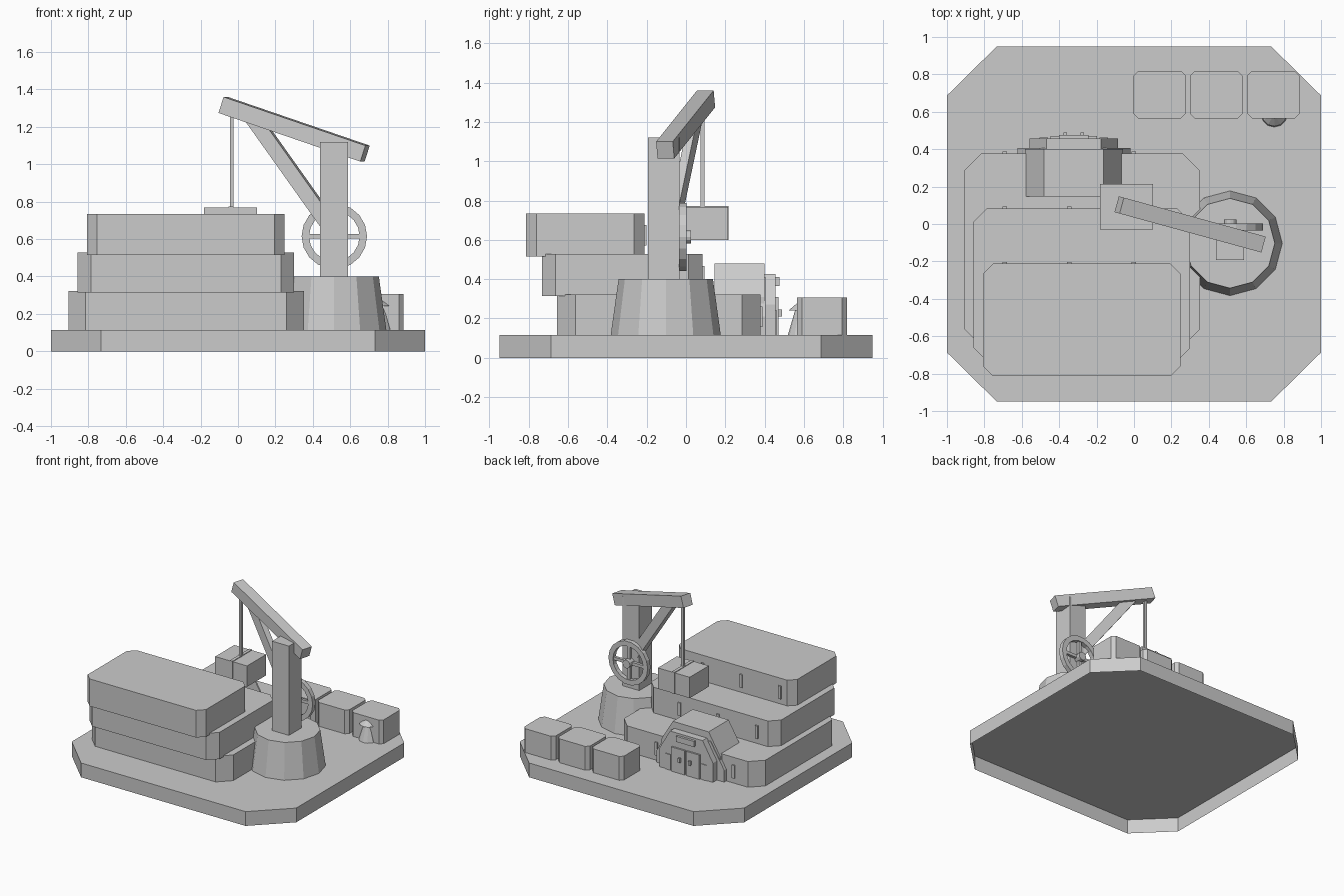
import bpy, bmesh, math
from mathutils import Vector, Matrix

cube = bpy.data.objects.get("Cube")
if cube:
    bpy.data.objects.remove(cube, do_unlink=True)

grey = bpy.data.materials.new("stone grey")
grey.use_nodes = True
colour = (0.6, 0.6, 0.6, 1)
grey.diffuse_color = colour
grey.node_tree.nodes["Principled BSDF"].inputs["Base Color"].default_value = colour

GROUND = 0.115


def finish(name, bm):
    bmesh.ops.recalc_face_normals(bm, faces=bm.faces)
    mesh = bpy.data.meshes.new(name)
    bm.to_mesh(mesh)
    bm.free()
    mesh.materials.append(grey)
    obj = bpy.data.objects.new(name, mesh)
    bpy.context.collection.objects.link(obj)
    return obj


def prism(name, points, start, depth, open_start=False):
    """Extrude a closed outline by the vector depth; the first end may stay open."""
    bm = bmesh.new()
    first = [bm.verts.new(Vector(p) + Vector(start)) for p in points]
    last = [bm.verts.new(v.co + Vector(depth)) for v in first]
    for i in range(len(first)):
        bm.faces.new((first[i - 1], first[i], last[i], last[i - 1]))
    bm.faces.new(last)
    if not open_start:
        bm.faces.new(first[::-1])
    return finish(name, bm)


def block(name, x, y, z, cut=(0, 0), open_start=False):
    """Box given by ranges, with optional chamfered upright corners."""
    (x0, x1), (y0, y1), (cx, cy) = x, y, cut
    if cx:
        pts = [(x0 + cx, y0), (x1 - cx, y0), (x1, y0 + cy), (x1, y1 - cy),
               (x1 - cx, y1), (x0 + cx, y1), (x0, y1 - cy), (x0, y0 + cy)]
    else:
        pts = [(x0, y0), (x1, y0), (x1, y1), (x0, y1)]
    return prism(name, [(a, b, 0) for a, b in pts], (0, 0, z[0]), (0, 0, z[1] - z[0]), open_start)


def cone(name, centre, r1, r2, height, sides, axis=None):
    bm = bmesh.new()
    bmesh.ops.create_cone(bm, cap_ends=True, segments=sides, radius1=r1, radius2=r2, depth=height)
    turn = Matrix.Rotation(math.pi / 2, 4, axis) if axis else Matrix()
    bm.transform(Matrix.Translation(centre) @ turn)
    return finish(name, bm)


def timber(name, a, b, width, height):
    """Square-cut bar between two points, its sides kept upright."""
    a, b = Vector(a), Vector(b)
    along = (b - a).normalized()
    across = along.cross(Vector((0, 0, 1))).normalized() * width / 2
    up = across.cross(along).normalized() * height / 2
    return prism(name, [across + up, up - across, -across - up, across - up], a, b - a)


# Ground slab, hollow and open underneath
block("base_slab", (-1, 1), (-0.95, 0.95), (0, GROUND), (0.267, 0.263), open_start=True)

# Stepped building with slit windows along its back walls
tiers = [("lower", (-0.907, 0.352), (-0.655, 0.378), (GROUND, 0.322), 0.092),
         ("middle", (-0.857, 0.3), (-0.733, 0.083), (0.313, 0.528), 0.07),
         ("upper", (-0.806, 0.248), (-0.814, -0.212), (0.516, 0.735), 0.053)]
for label, x, y, z, cut in tiers:
    block(label + "_tier", x, y, z, (cut, cut))
    for wx in (-0.69, -0.345, -0.002):
        block(label + "_slit_window", (wx - 0.012, wx + 0.012),
              (y[1] - 0.01, y[1] + 0.01), (z[1] - 0.165, z[1] - 0.06))

# Gatehouse: vault and stepped arch
GX = -0.322


def arch(name, half, spring, top_half, top, y0, y1):
    pts = [(-half, GROUND), (-half, spring), (-top_half, top),
           (top_half, top), (half, spring), (half, GROUND)]
    prism(name, [(GX + a, 0, b) for a, b in pts], (0, y0, 0), (0, y1 - y0, 0))


arch("gatehouse_vault", 0.262, 0.31, 0.16, 0.48, 0.146, 0.4)
arch("gatehouse_outer_arch", 0.302, 0.21, 0.18, 0.41, 0.378, 0.405)
arch("gatehouse_inner_arch", 0.237, 0.27, 0.145, 0.427, 0.378, 0.456)
block("door_lintel", (GX - 0.08, GX + 0.08), (0.45, 0.475), (0.365, 0.41))
for s in (-1, 1):
    cx = GX + s * 0.065
    block("door_leaf", (cx - 0.06, cx + 0.06), (0.45, 0.47), (GROUND, 0.31))
    hx = GX + s * 0.045
    block("door_handle", (hx - 0.009, hx + 0.009), (0.465, 0.488), (0.21, 0.245))
    px = GX + s * 0.16
    block("gate_side_panel", (px - 0.022, px + 0.022), (0.45, 0.462), (GROUND, 0.24))

# Crane pedestal and post
cone("crane_pedestal", (0.513, -0.103, GROUND + 0.143), 0.28, 0.24, 0.286, 12)
block("crane_post", (0.439, 0.589), (-0.193, -0.032), (0.39, 1.12))

# Crane arm, brace and rope
timber("crane_arm", (-0.079, 0.102, 1.317), (0.679, -0.106, 1.057), 0.088, 0.09)
timber("crane_brace", (0.075, 0.058, 1.255), (0.48, -0.062, 0.685), 0.045, 0.08)
block("hoist_rope", (-0.043, -0.023), (0.074, 0.095), (0.765, 1.3))

# Hanging load with a thin strap over its top
block("hanging_load", (-0.182, 0.102), (-0.03, 0.213), (0.6, 0.768))
block("load_strap", (-0.05, -0.025), (-0.032, 0.215), (0.599, 0.773))

# Winding wheel: square-section rim, spokes and hub
WX, WZ = 0.515, 0.615
bm = bmesh.new()
ring = [bm.verts.new((WX + r, y, WZ)) for r, y in
        ((0.135, -0.035), (0.175, -0.035), (0.175, 0.002), (0.135, 0.002))]
edges = [bm.edges.new((ring[i], ring[(i + 1) % 4])) for i in range(4)]
bmesh.ops.spin(bm, geom=ring + edges, cent=(WX, 0, WZ), axis=(0, 1, 0),
               angle=math.tau, steps=18, use_merge=True)
bmesh.ops.remove_doubles(bm, verts=bm.verts, dist=0.0005)
finish("wheel_rim", bm)
block("wheel_spoke_level", (WX - 0.15, WX + 0.15), (-0.027, -0.005), (WZ - 0.012, WZ + 0.012))
block("wheel_spoke_upright", (WX - 0.012, WX + 0.012), (-0.027, -0.005), (WZ - 0.15, WZ + 0.15))
cone("wheel_hub", (WX, -0.01, WZ), 0.033, 0.033, 0.07, 12, 'X')

# Row of crates
for x0 in (-0.003, 0.3, 0.605):
    block("crate", (x0, x0 + 0.28), (0.565, 0.818), (GROUND, 0.307), (0.025, 0.025))

# Small hatted figure beside the last crate
cone("figure_body", (0.75, 0.588, GROUND + 0.065), 0.07, 0.032, 0.13, 12)
cone("figure_hat", (0.75, 0.588, 0.262), 0.066, 0.016, 0.042, 12)
